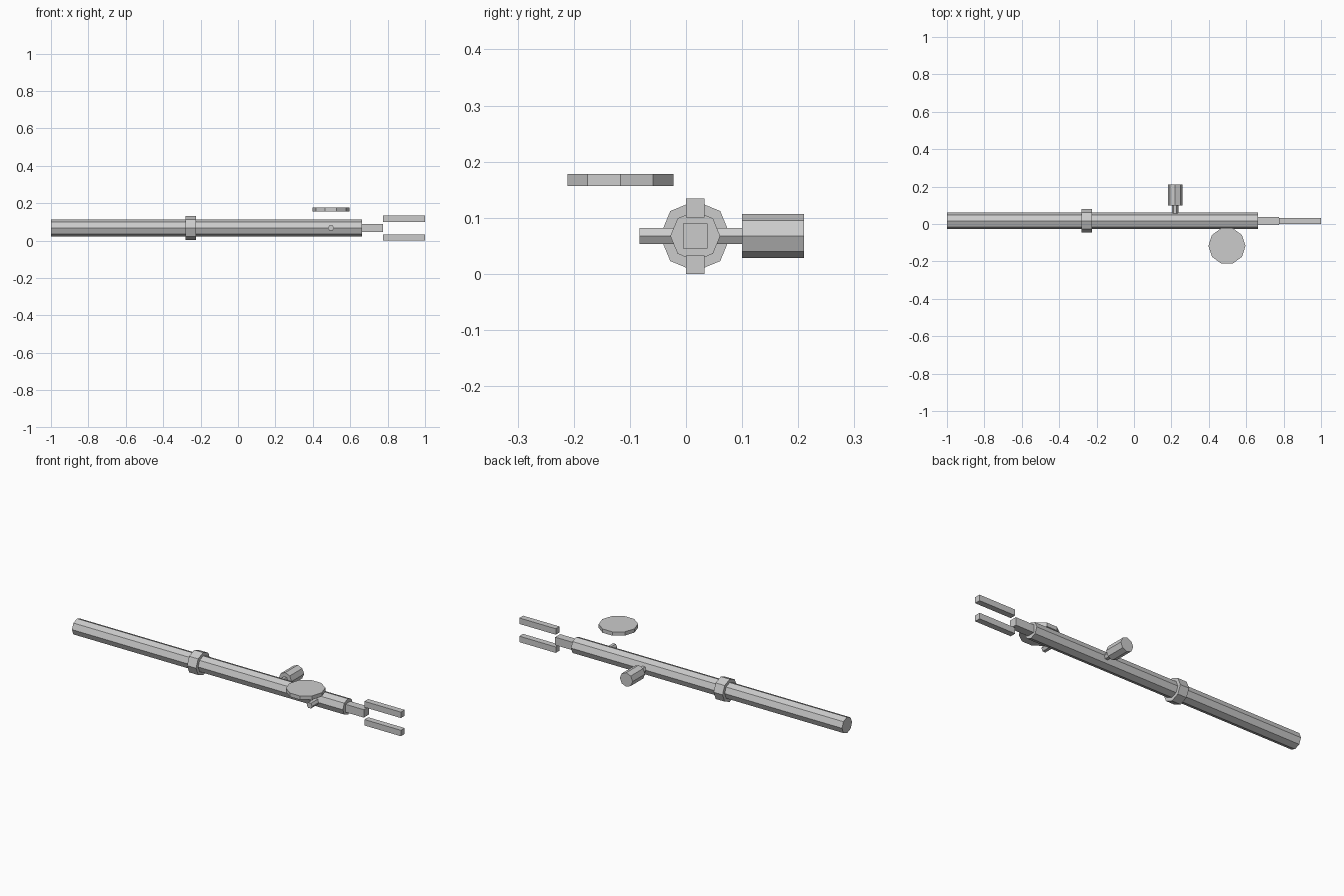
import bpy
import bmesh
from math import cos, sin, pi

if "Cube" in bpy.data.objects:
    bpy.data.objects.remove(bpy.data.objects["Cube"])

CY, CZ = 0.0165, 0.0675  # axis of the long shaft


def finish(name, bm):
    bmesh.ops.recalc_face_normals(bm, faces=bm.faces)
    mesh = bpy.data.meshes.new(name)
    bm.to_mesh(mesh)
    bm.free()
    obj = bpy.data.objects.new(name, mesh)
    bpy.context.collection.objects.link(obj)


def prism(name, axis, sides, radius, start, end, u, v):
    """Flat-sided cylinder along an axis; u, v are the other two centre coordinates in xyz order."""
    bm = bmesh.new()
    rings = []
    for t in (start, end):
        ring = []
        for i in range(sides):
            a = 2 * pi * i / sides
            p = [u + radius * cos(a), v + radius * sin(a)]
            p.insert("xyz".index(axis), t)
            ring.append(bm.verts.new(p))
        rings.append(ring)
        bm.faces.new(ring)
    lower, upper = rings
    for i in range(sides):
        j = (i + 1) % sides
        bm.faces.new((lower[i], lower[j], upper[j], upper[i]))
    finish(name, bm)


def box(name, x0, x1, y0, y1, z0, z1):
    bm = bmesh.new()
    bmesh.ops.create_cube(bm, size=1)
    for v in bm.verts:
        v.co.x = x0 if v.co.x < 0 else x1
        v.co.y = y0 if v.co.y < 0 else y1
        v.co.z = z0 if v.co.z < 0 else z1
    finish(name, bm)


# Octagonal shaft and its collar
prism("shaft", "x", 8, 0.0445, -1.0, 0.663, CY, CZ)
prism("collar", "x", 8, 0.063, -0.28, -0.225, CY, CZ)

# Square neck and two separate prongs at the tip
box("neck", 0.655, 0.776, CY - 0.022, CY + 0.022, CZ - 0.022, CZ + 0.022)
for name, z in (("lower_prong", 0.0165), ("upper_prong", 0.1175)):
    box(name, 0.776, 1.0, CY - 0.0165, CY + 0.0165, z - 0.0165, z + 0.0165)

# Side knob on a hexagonal pin
prism("knob_pin", "y", 6, 0.0168, CY, 0.102, 0.22, CZ)
prism("knob", "y", 8, 0.039, 0.1, 0.21, 0.22, CZ)

# Short pin on the opposite side, with the disc floating above it
prism("front_pin", "y", 6, 0.0168, -0.083, CY, 0.497, CZ)
prism("disc", "z", 10, 0.0992, 0.157, 0.178, 0.497, -0.117)
